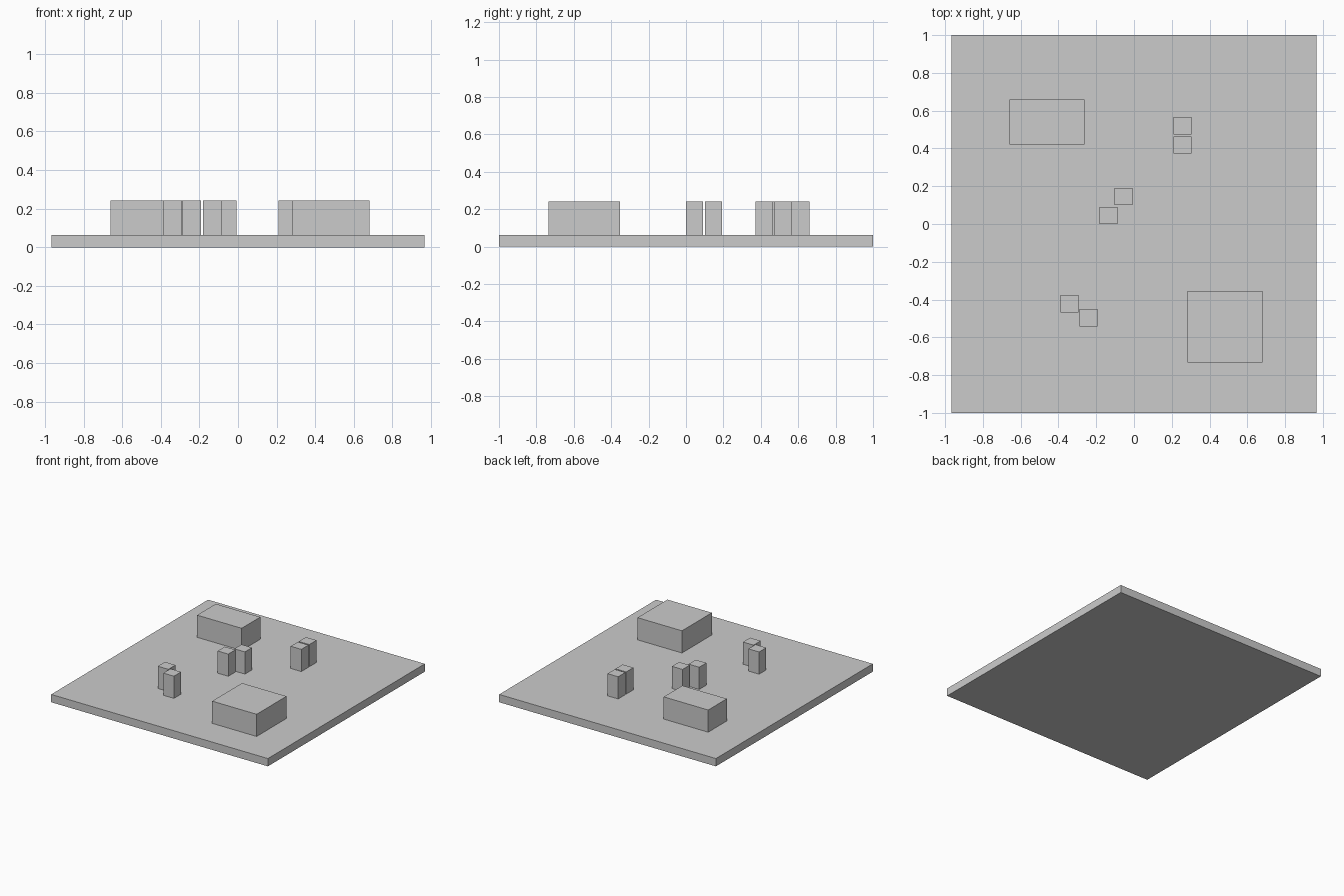
import bpy

if "Cube" in bpy.data.objects:
    bpy.data.objects.remove(bpy.data.objects["Cube"])

PLATE_TOP = 0.063   # top of the base plate
BLOCK_TOP = 0.242   # shared top of all blocks


def box(name, x, y, size_x, size_y, z0, z1):
    """Axis-aligned box centred on (x, y), spanning z0 to z1."""
    bpy.ops.mesh.primitive_cube_add(size=1, location=(x, y, (z0 + z1) / 2))
    ob = bpy.context.object
    ob.name = name
    ob.scale = (size_x, size_y, z1 - z0)
    bpy.ops.object.transform_apply(location=False, rotation=False, scale=True)
    return ob


# Base plate
box("base_plate", 0, 0, 1.934, 2.0, 0, PLATE_TOP)

# Two large blocks in opposite corners
box("large_block_back", -0.461, 0.540, 0.397, 0.238, PLATE_TOP, BLOCK_TOP)
box("large_block_front", 0.482, -0.544, 0.397, 0.381, PLATE_TOP, BLOCK_TOP)

# Three pairs of small posts
pairs = {
    "back": [(0.257, 0.520), (0.257, 0.418)],
    "middle": [(-0.056, 0.146), (-0.134, 0.045)],
    "front": [(-0.341, -0.422), (-0.240, -0.496)],
}
for pair, spots in pairs.items():
    for i, (x, y) in enumerate(spots, 1):
        box(f"post_{pair}_{i}", x, y, 0.095, 0.091, PLATE_TOP, BLOCK_TOP)
